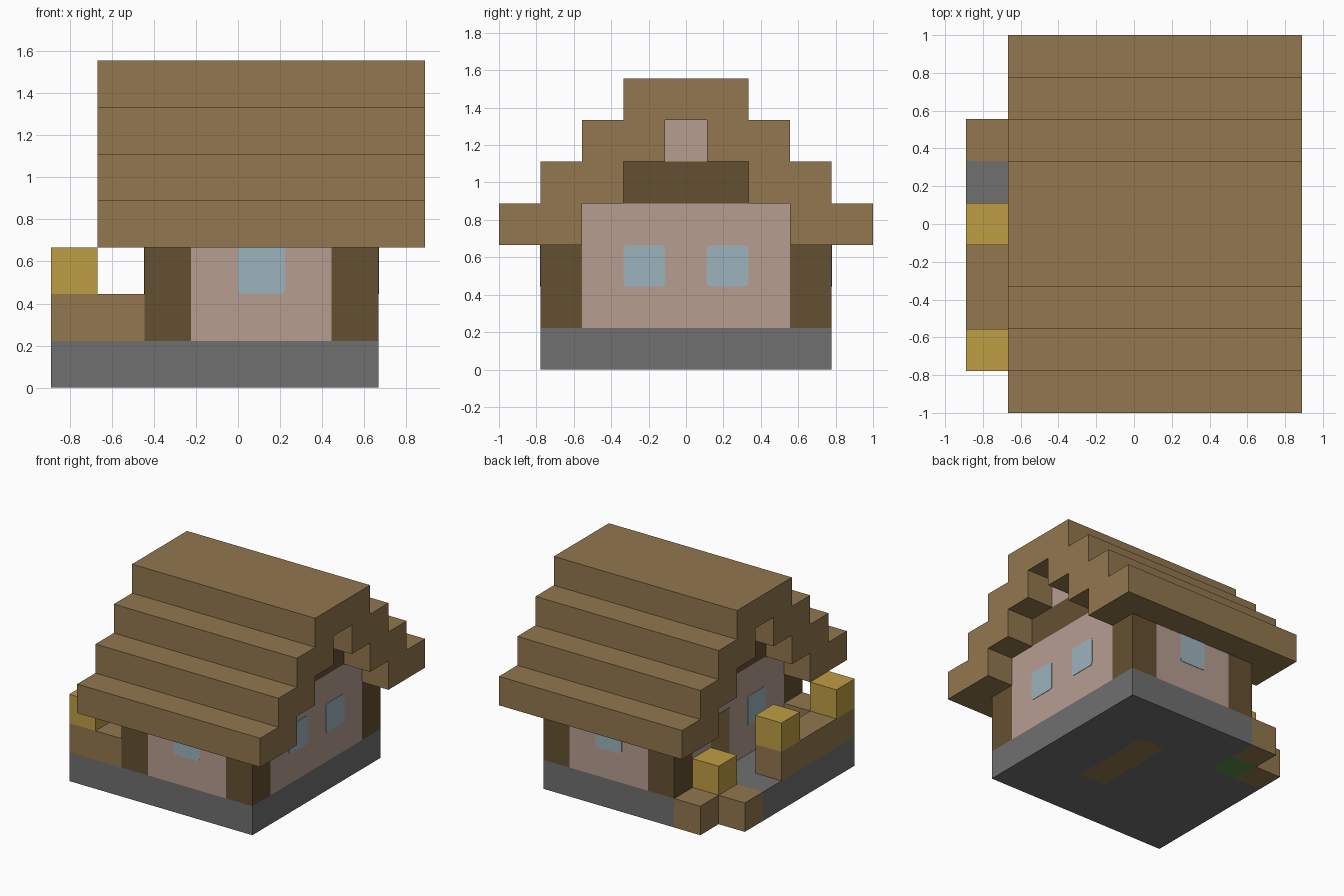
import bpy, bmesh
from mathutils import Vector

U = 2 / 9                      # one building block
ORIGIN = Vector((-4, -3.5, 0))  # grid corner, in blocks

cube = bpy.data.objects.get("Cube")
if cube:
    bpy.data.objects.remove(cube, do_unlink=True)


def material(name, rgb):
    lin = [((c / 255 + 0.055) / 1.055) ** 2.4 for c in rgb] + [1]
    m = bpy.data.materials.new(name)
    m.use_nodes = True
    m.diffuse_color = lin
    bsdf = m.node_tree.nodes["Principled BSDF"]
    bsdf.inputs["Base Color"].default_value = lin
    bsdf.inputs["Roughness"].default_value = 0.9
    return m


PLANK = material("plank brown", (146, 119, 78))
LOG = material("dark timber", (101, 80, 50))
PLASTER = material("pink plaster", (183, 157, 145))
STONE = material("grey stone", (112, 112, 112))
STRAW = material("straw yellow", (191, 157, 68))
GLASS = material("pale blue glass", (156, 180, 188))
GRASS = material("grass green", (92, 140, 66))


def finish(name, bm, mat):
    bmesh.ops.recalc_face_normals(bm, faces=bm.faces)
    mesh = bpy.data.meshes.new(name)
    bm.to_mesh(mesh)
    bm.free()
    mesh.materials.append(mat)
    ob = bpy.data.objects.new(name, mesh)
    bpy.context.collection.objects.link(ob)
    return ob


def add_box(bm, lo, hi):
    """Box between two corners given in block units."""
    lo, hi = Vector(lo), Vector(hi)
    verts = bmesh.ops.create_cube(bm, size=1)["verts"]
    for v in verts:
        v.co = Vector([l + (c + 0.5) * (h - l) for l, c, h in zip(lo, v.co, hi)])
        v.co = (v.co + ORIGIN) * U


def blocks(name, mat, *boxes):
    bm = bmesh.new()
    for lo, hi in boxes:
        add_box(bm, lo, hi)
    return finish(name, bm, mat)


def window(name, lo, hi, axis):
    """Thin glass plate whose corners are rounded around the given axis."""
    bm = bmesh.new()
    add_box(bm, lo, hi)
    edges = [e for e in bm.edges
             if abs((e.verts[0].co - e.verts[1].co).normalized()[axis]) > 0.9]
    bmesh.ops.bevel(bm, geom=edges, offset=0.022, segments=3, profile=0.5,
                    affect='EDGES')
    return finish(name, bm, GLASS)


# Stone base with porch, leaving room for the floor inlay
blocks("stone_base", STONE,
       ((0, 0, 0), (2, 5, 1)), ((2, 0, 0), (4, 7, 1)), ((5, 0, 0), (7, 7, 1)),
       ((4, 0, 0), (5, 2, 1)), ((4, 5, 0), (5, 7, 1)))
blocks("floor_inlay", PLANK, ((4, 2, 0), (5, 5, 1)))

# Planter at the back corner of the porch
blocks("planter_soil", GRASS, ((1, 5, 0), (2, 6, 1)))
blocks("planter_border", PLANK, ((1, 6, 0), (2, 7, 1)), ((0, 5, 0), (1, 6, 1)))
blocks("planter_crop", STRAW, ((1, 5, 1), (2, 6, 2)))

# Porch rail and its lamps
blocks("porch_rail", PLANK, ((0, 0, 1), (1, 4, 2)), ((1, 0, 1), (2, 1, 2)))
for name, y in (("front_lamp", 0), ("door_lamp", 3)):
    blocks(name, STRAW, ((0, y, 2), (1, y + 1, 3)))

# Walls, corner posts and gable
blocks("plaster_walls", PLASTER, ((3, 0, 1), (6, 7, 3)), ((2, 1, 1), (7, 6, 4)))
blocks("corner_posts", LOG, *[((x, y, 1), (x + 1, y + 1, 3))
                              for x in (2, 6) for y in (0, 6)])
blocks("gable_beam", LOG, ((2, 2, 4), (7, 5, 5)))
blocks("gable_peak", PLASTER, ((2, 3, 5), (7, 4, 6)))

# Windows and door
T = 0.03
window("left_window_front", (7 - T, 2, 2), (7 + T / 2, 3, 3), 0)
window("left_window_back", (7 - T, 4, 2), (7 + T / 2, 5, 3), 0)
window("porch_window", (2 - T / 2, 2, 2), (2 + T / 2, 3, 3), 0)
window("front_window", (4, -T / 2, 2), (5, T / 2, 3.2), 1)
window("back_window", (4, 7 - T / 2, 2), (5, 7 + T / 2, 3.2), 1)
blocks("door", PLANK, ((2 - T / 2, 4, 1), (2 + T / 2, 5, 3)))

# Stepped roof: half profile outlined outside then inside, mirrored and extruded
outer = [(4.5 - i + d, 3 + i) for i in range(4) for d in (0, 0)]
outer = [(4.5 - i, 3 + i + k) for i in range(4) for k in (0, 1)]
inner = [(2.5 - i, 3 + i + k) for i in range(3) for k in (0, 1)]
outline = (outer + [(-y, z) for y, z in reversed(outer)]
           + [(-y, z) for y, z in inner] + list(reversed(inner)))
bm = bmesh.new()
face = bm.faces.new([bm.verts.new((Vector((1, 3.5 + y, z)) + ORIGIN) * U)
                     for y, z in outline])
ext = bmesh.ops.extrude_face_region(bm, geom=[face])["geom"]
bmesh.ops.translate(bm, vec=(7 * U, 0, 0),
                    verts=[v for v in ext if isinstance(v, bmesh.types.BMVert)])
finish("stepped_roof", bm, PLANK)
